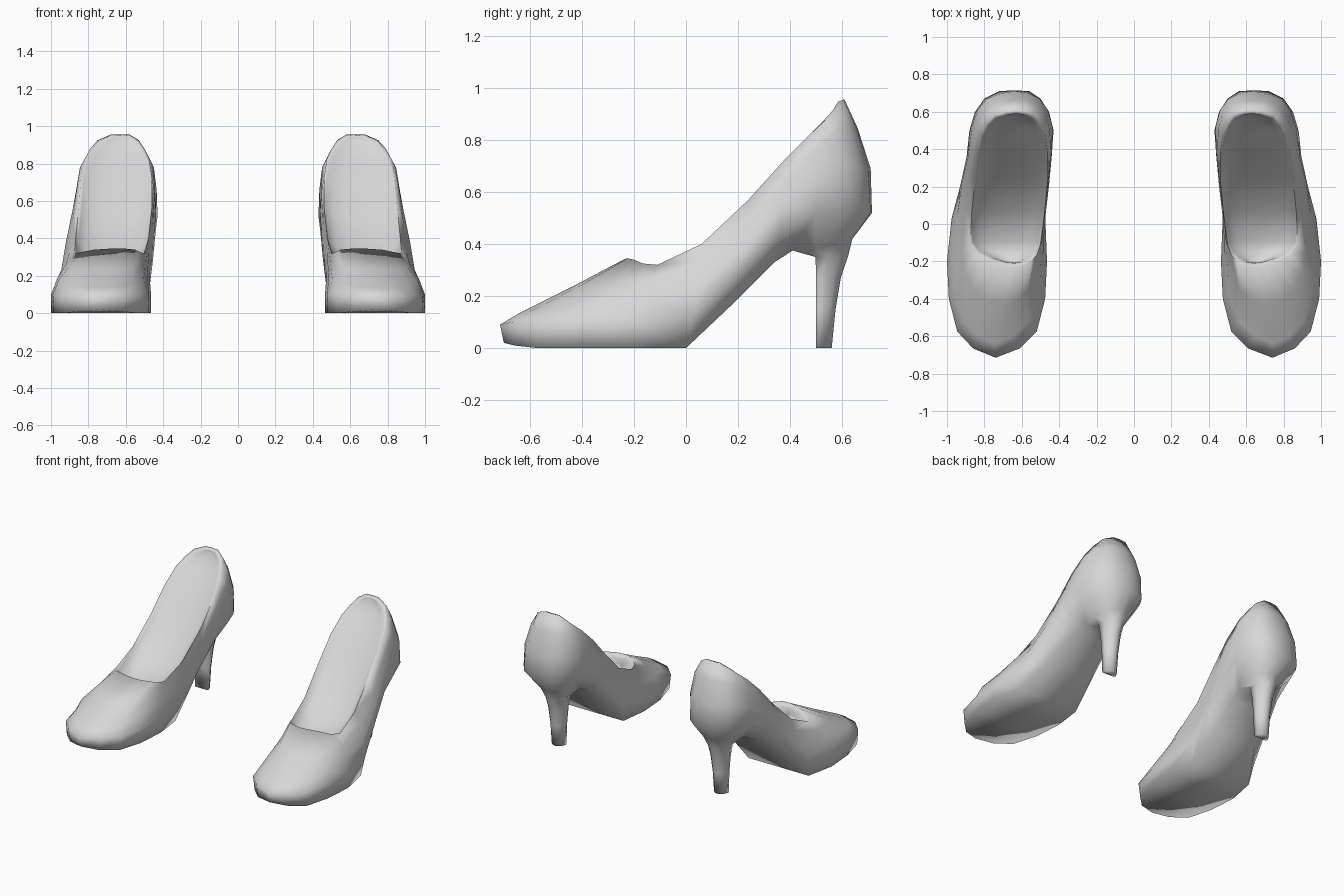
import bpy
import bmesh
from math import pi, sin, cos
from mathutils import Vector

cube = bpy.data.objects.get("Cube")
if cube:
    bpy.data.objects.remove(cube, do_unlink=True)

leather = bpy.data.materials.new("light_grey_leather")
leather.use_nodes = True
grey = (0.68, 0.68, 0.68, 1.0)
leather.diffuse_color = grey
leather.node_tree.nodes["Principled BSDF"].inputs["Base Color"].default_value = grey

# Each loop runs toe to heel as stations: (y, inner x, outer x, z)
SOLE = [(-.70, .74, .74, .02), (-.66, .62, .85, .01), (-.57, .53, .94, 0),
        (-.40, .48, .985, 0), (-.20, .465, 1, 0), (0, .49, .96, 0),
        (.18, .53, .86, .17), (.34, .545, .78, .33), (.41, .54, .74, .375),
        (.50, .53, .745, .385), (.57, .54, .73, .40), (.62, .57, .70, .41),
        (.64, .635, .635, .42)]
WIDEST = [(-.715, .74, .74, .09), (-.665, .61, .86, .10), (-.575, .52, .945, .10),
          (-.40, .475, .99, .10), (-.20, .465, 1, .10), (.03, .475, .975, .13),
          (.20, .455, .93, .28), (.36, .44, .895, .44), (.50, .43, .88, .52),
          (.60, .455, .85, .54), (.67, .50, .80, .53), (.71, .56, .72, .52),
          (.715, .64, .64, .52)]
SHOULDER = [(-.64, .74, .74, .135), (-.60, .65, .83, .14), (-.52, .56, .91, .15),
            (-.37, .505, .96, .175), (-.18, .485, .967, .185), (.05, .475, .945, .23),
            (.22, .455, .92, .38), (.37, .44, .885, .55), (.52, .435, .865, .66),
            (.61, .46, .835, .69), (.67, .505, .785, .69), (.70, .565, .705, .69),
            (.71, .635, .635, .69)]
UPPER = [(-.43, .70, .70, .24), (-.41, .63, .79, .238), (-.35, .565, .86, .24),
         (-.26, .52, .905, .25), (-.14, .495, .92, .26), (.07, .475, .90, .33),
         (.24, .455, .885, .48), (.38, .445, .865, .645), (.51, .45, .845, .78),
         (.58, .475, .805, .83), (.63, .52, .76, .84), (.655, .57, .70, .845),
         (.66, .63, .63, .845)]
RIM = [(-.23, .64, .64, .345), (-.225, .60, .69, .345), (-.20, .55, .77, .34),
       (-.165, .52, .84, .325), (-.11, .50, .875, .32), (.06, .478, .868, .40),
       (.24, .46, .85, .57), (.38, .46, .84, .725), (.48, .475, .82, .825),
       (.54, .50, .79, .88), (.585, .53, .75, .925), (.605, .58, .68, .955),
       (.61, .63, .63, .955)]
# Lining loops inside the rim: (width scale, sag)
LINING = [(.93, .03), (.75, .07), (.4, .1)]
# Heel column rings: (z, front y, back y, half width)
HEEL = [(.35, .498, .622, .08), (.27, .50, .595, .066), (.15, .50, .575, .055),
        (0, .50, .56, .05)]
HEEL_X = .635
LAST = len(SOLE) - 1
COUNT = 2 * LAST
SEAT = 8  # station where the shank meets the heel


def ring(stations):
    """Closed loop: toe, along the inner side, back, along the outer side."""
    inner = [Vector((a, y, z)) for y, a, b, z in stations]
    outer = [Vector((b, y, z)) for y, a, b, z in stations[1:-1]]
    return inner + outer[::-1]


def lining_loop(scale, sag):
    """Narrow the rim and let it sag, less and less toward the heel."""
    result = []
    for i, (y, a, b, z) in enumerate(RIM):
        trim = (b - a) / 2 * (1 - scale)
        drop = sag * (1 - .8 * i / LAST)
        result.append((.2 + (y - .2) * .95, a + trim, b - trim, z - drop))
    return result


def bridge(bm, low, high):
    n = len(low)
    for i in range(n):
        j = (i + 1) % n
        bm.faces.new((low[i], low[j], high[j], high[i]))


def span(bm, loop, end):
    """Fill between the inner and outer side of a loop, up to a station."""
    for i in range(end):
        corners = [loop[i], loop[i + 1], loop[-(i + 1)], loop[-i % COUNT]]
        bm.faces.new(list(dict.fromkeys(corners)))


def build_shoe(name, side):
    bm = bmesh.new()

    def add(points):
        return [bm.verts.new((p.x * side, p.y, p.z)) for p in points]

    # Outer shell up to the rim, then the shallow lining
    profile = [SOLE, WIDEST, SHOULDER, UPPER, RIM]
    profile += [lining_loop(scale, sag) for scale, sag in LINING]
    loops = [add(ring(stations)) for stations in profile]
    for low, high in zip(loops, loops[1:]):
        bridge(bm, low, high)
    span(bm, loops[-1], LAST)

    # Sole and shank
    span(bm, loops[0], SEAT)

    # Tapered heel with a flat front
    seat = loops[0][SEAT:COUNT - SEAT + 1]
    steps = len(seat) - 1
    for z, front, back, half in HEEL:
        angles = [pi * j / steps for j in range(steps + 1)]
        points = [Vector((HEEL_X - half * cos(a), front + (back - front) * sin(a), z))
                  for a in angles]
        lower = add(points)
        bridge(bm, seat, lower)
        seat = lower
    bm.faces.new(seat)

    bmesh.ops.recalc_face_normals(bm, faces=bm.faces)
    mesh = bpy.data.meshes.new(name)
    bm.to_mesh(mesh)
    bm.free()
    mesh.materials.append(leather)
    shoe = bpy.data.objects.new(name, mesh)
    bpy.context.collection.objects.link(shoe)

    # Smooth leather that rolls under the sole, with a crisp rim
    bpy.ops.object.select_all(action="DESELECT")
    shoe.select_set(True)
    bpy.context.view_layer.objects.active = shoe
    bpy.ops.object.shade_smooth_by_angle(angle=pi * .55)


build_shoe("left_shoe", 1)
build_shoe("right_shoe", -1)
